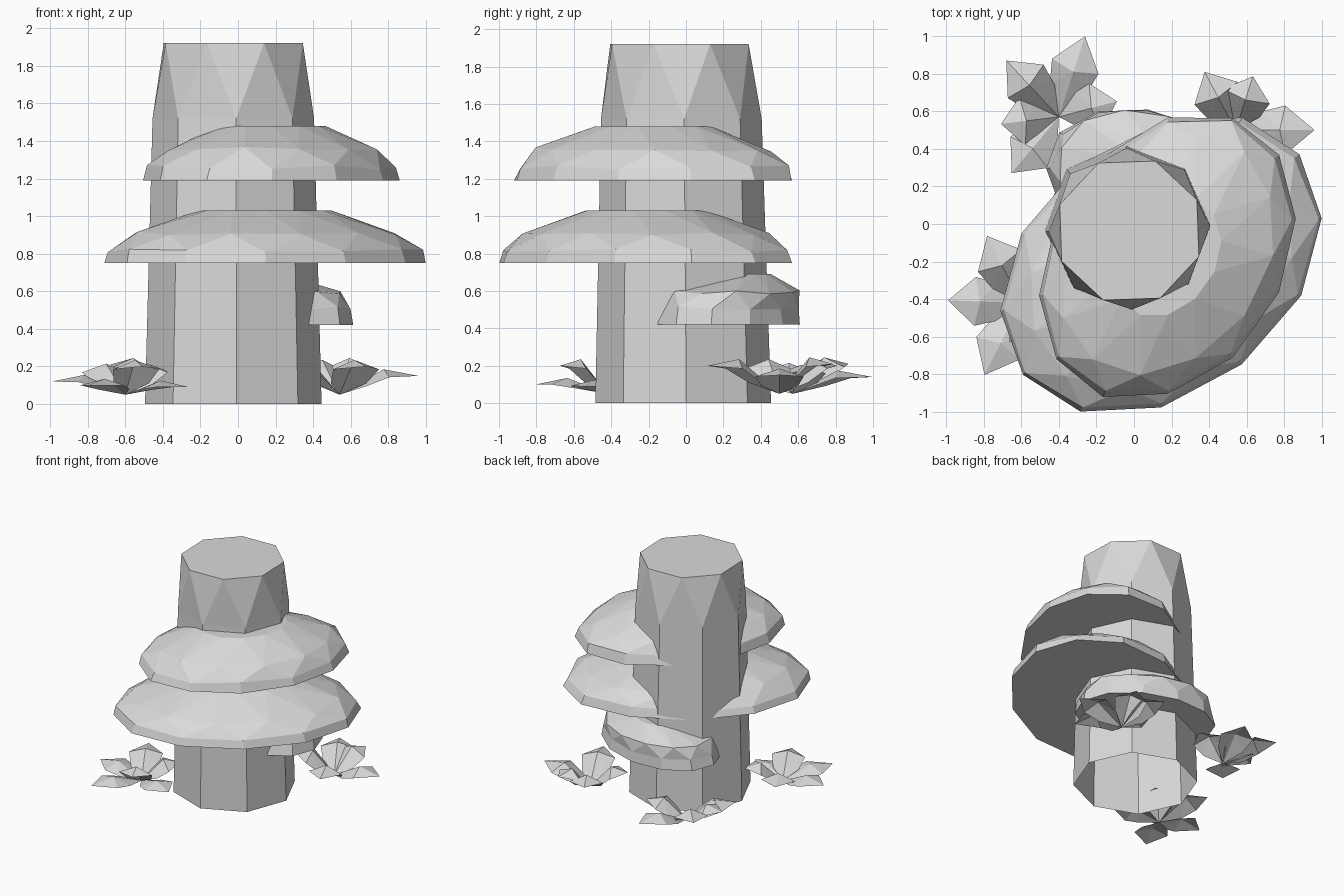
import bpy
import bmesh
import random
from math import cos, sin, pi, acos, radians
from mathutils import Vector

random.seed(4)

if "Cube" in bpy.data.objects:
    bpy.data.objects.remove(bpy.data.objects["Cube"])

grey = bpy.data.materials.new("pale_grey")
grey.use_nodes = True
COLOUR = (0.7, 0.7, 0.7, 1)
grey.diffuse_color = COLOUR
grey.node_tree.nodes["Principled BSDF"].inputs["Base Color"].default_value = COLOUR


def finish(name, bm):
    """Turn a bmesh into a flat shaded object."""
    mesh = bpy.data.meshes.new(name)
    bm.to_mesh(mesh)
    bm.free()
    mesh.materials.append(grey)
    obj = bpy.data.objects.new(name, mesh)
    bpy.context.collection.objects.link(obj)


def loft(name, rings, shifts, closed_below):
    """Join equal rings; a shift of 1 marks a ring turned half a step."""
    bm = bmesh.new()
    rows = [[bm.verts.new(p) for p in points] for points in rings]
    n = len(rows[0])
    for k, (low, high) in enumerate(zip(rows, rows[1:])):
        for i in range(n):
            j = (i + 1) % n
            if shifts[k] == shifts[k + 1]:
                bm.faces.new((low[i], low[j], high[j], high[i]))
            elif shifts[k] == 0:
                bm.faces.new((low[i], low[j], high[i]))
                bm.faces.new((low[j], high[j], high[i]))
            else:
                bm.faces.new((low[i], high[j], high[i]))
                bm.faces.new((low[i], low[j], high[j]))
    if closed_below:
        bm.faces.new(rows[0][::-1])
    bm.faces.new(rows[-1])
    finish(name, bm)


def ring(n, shift, centre, half, z, lean=0.0, rough=0.0, wobble=0.0, turn=0.0):
    """Slanted ellipse with the given half widths; lean tilts its long axis."""
    points = []
    for i in range(n):
        t = 2 * pi * (i + 0.5 * shift) / n + turn
        s = 1 + random.uniform(-rough, rough)
        points.append(Vector((centre[0] + half[0] * s * cos(t),
                              centre[1] + half[1] * s * cos(t - acos(lean)),
                              z + random.uniform(-wobble, wobble))))
    return points


# Tapered trunk, open underneath
trunk_profile = [(0, 0.47, -0.015, 0), (1.52, 0.43, -0.025, 0), (1.92, 0.395, -0.035, 1)]
loft("trunk", [ring(8, shift, (-0.025, y), (r, r), z, turn=radians(2))
               for z, r, y, shift in trunk_profile], (0, 0, 1), False)


# Bracket fungus shelves: flat underside, upright rim, domed top
def shelf(name, centre, half, z, height, lean, profile, drift=0.0):
    shifts = (0, 0, 1, 0)
    rings = []
    for k, (scale, level) in enumerate(profile):
        inner = 0 < k < len(profile) - 1
        rings.append(ring(12, shifts[k], (centre[0], centre[1] + drift * level ** 3),
                          (half[0] * scale, half[1] * scale),
                          z + height * level, lean,
                          0.015 if inner else 0.01, 0.012 if inner else 0))
    loft(name, rings, shifts, True)


BROAD = [(1.01, 0), (0.98, 0.24), (0.84, 0.57), (0.42, 1)]
STEEP = [(1.01, 0), (0.97, 0.33), (0.9, 0.64), (0.3, 1)]
shelf("upper_shelf", (0.18, -0.175), (0.68, 0.755), 1.19, 0.29, 0.27, BROAD)
shelf("middle_shelf", (0.145, -0.215), (0.845, 0.785), 0.75, 0.28, 0.31, BROAD)
shelf("small_shelf", (0.075, 0.215), (0.535, 0.4), 0.42, 0.27, -0.2, STEEP, 0.12)


# Leaf rosettes: each leaf is a broad arched blade with a raised midrib
def rosette(name, centre, leaves):
    bm = bmesh.new()
    for angle, length, tip_z in leaves:
        a = radians(angle)
        along = Vector((cos(a), sin(a), 0))
        across = Vector((-sin(a), cos(a), 0))

        def point(u, v, z):
            return bm.verts.new(Vector((*centre, z)) + along * length * u + across * v)

        root = point(0, 0, 0.05)
        rib = point(0.56, 0, tip_z + 0.035)
        tip = point(1, 0, tip_z)
        for side in (-1, 1):
            near = point(0.34, side * 0.1, 0.05 + tip_z * 0.3)
            wide = point(0.63, side * 0.13, 0.015 + tip_z * 0.85)
            for corners in ((root, near, rib), (near, wide, rib), (wide, tip, rib)):
                bm.faces.new(corners if side < 0 else corners[::-1])
    finish(name, bm)


rosette("back_leaves", (-0.4, 0.57),
        [(72, 0.45, 0.14), (133, 0.41, 0.21), (187, 0.31, 0.18),
         (230, 0.39, 0.15), (15, 0.32, 0.17)])
rosette("side_leaves", (-0.6, -0.42),
        [(117, 0.4, 0.18), (178, 0.39, 0.12), (243, 0.43, 0.1),
         (290, 0.27, 0.2), (340, 0.36, 0.09), (45, 0.3, 0.18)])
rosette("corner_leaves", (0.54, 0.5),
        [(118, 0.35, 0.2), (72, 0.3, 0.21), (0, 0.42, 0.15),
         (290, 0.41, 0.2), (200, 0.3, 0.2)])
